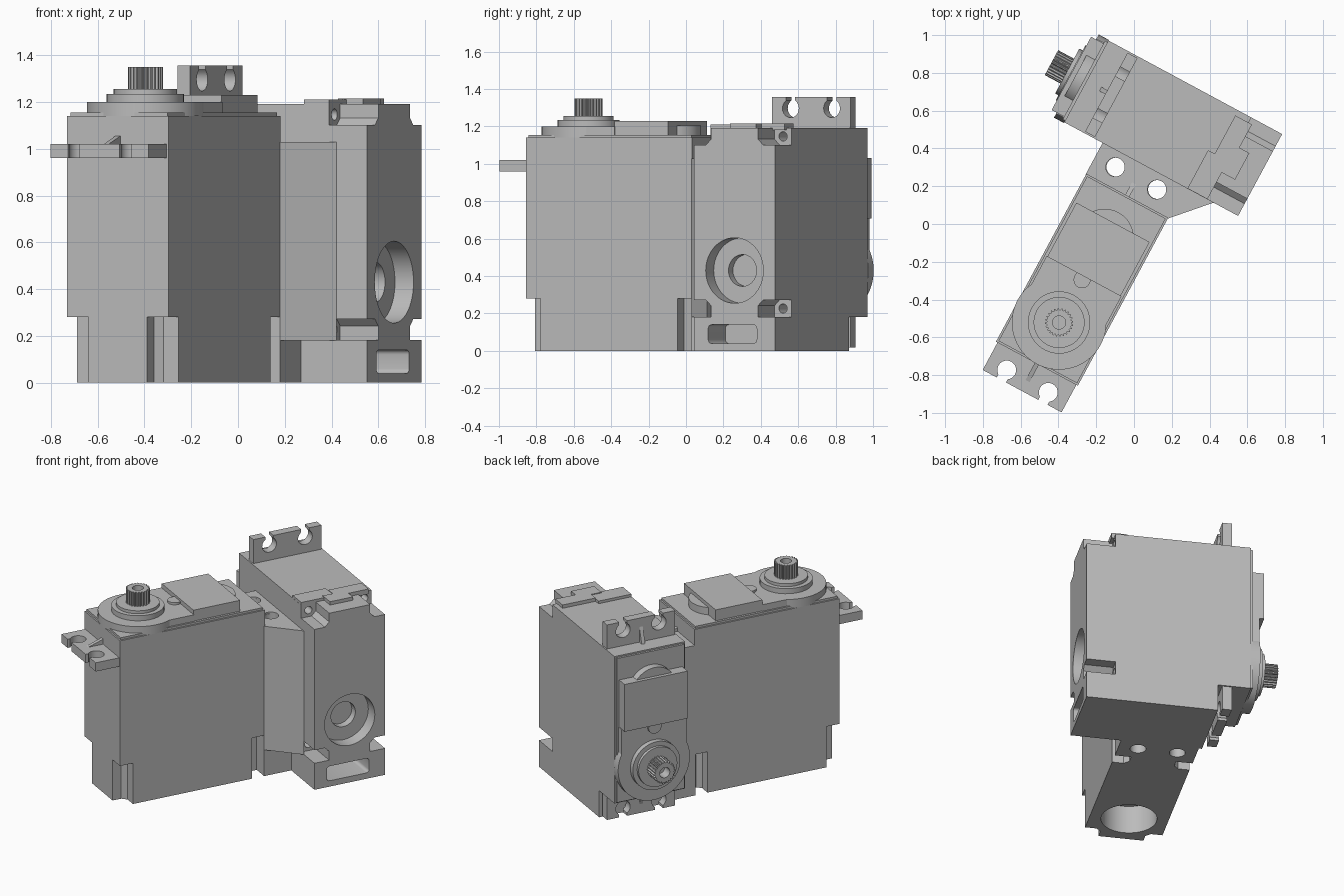
import bpy, bmesh, math
from mathutils import Matrix, Vector

if "Cube" in bpy.data.objects:
    bpy.data.objects.remove(bpy.data.objects["Cube"])

grey = bpy.data.materials.new("plain_grey")
grey.use_nodes = True
colour = (0.5, 0.5, 0.5, 1)
grey.diffuse_color = colour
grey.node_tree.nodes["Principled BSDF"].inputs["Base Color"].default_value = colour

PLAN = Matrix.Rotation(math.radians(-28.3), 4, 'Z')
parts = []


def prism(name, points, low, high, frame=PLAN):
    """Extrude a flat outline between two heights of a frame."""
    bm = bmesh.new()
    face = bm.faces.new([bm.verts.new((x, y, low)) for x, y in points])
    top = bmesh.ops.extrude_face_region(bm, geom=[face])
    verts = [v for v in top["geom"] if isinstance(v, bmesh.types.BMVert)]
    bmesh.ops.translate(bm, verts=verts, vec=(0, 0, high - low))
    bmesh.ops.recalc_face_normals(bm, faces=bm.faces)
    mesh = bpy.data.meshes.new(name)
    bm.to_mesh(mesh)
    bm.free()
    mesh.materials.append(grey)
    obj = bpy.data.objects.new(name, mesh)
    bpy.context.collection.objects.link(obj)
    obj.matrix_world = frame
    parts.append(obj)
    return obj


def rect(x0, x1, y0, y1):
    return [(x0, y0), (x1, y0), (x1, y1), (x0, y1)]


def circle(x, y, r, n=48):
    return [(x + r * math.cos(math.tau * i / n), y + r * math.sin(math.tau * i / n))
            for i in range(n)]


def cut(obj, points, low, high, frame=PLAN):
    """Subtract an extruded outline from a part."""
    cutter = prism("cutter", points, low, high, frame)
    parts.remove(cutter)
    cutter.hide_render = True
    bpy.context.view_layer.update()
    mod = obj.modifiers.new("cut", 'BOOLEAN')
    mod.operation = 'DIFFERENCE'
    mod.solver = 'EXACT'
    mod.object = cutter
    bpy.context.view_layer.objects.active = obj
    bpy.ops.object.modifier_apply(modifier=mod.name)
    bpy.data.objects.remove(cutter)


HALF, NEAR, FAR = 0.246, -0.248, 0.762   # case half width and ends, shaft at 0


def tab_outline(start, way):
    """Mounting ear with two open screw slots."""
    pts = [(-0.237, -0.02), (-0.237, 0.165)]
    for c in (-0.125, 0.125):
        pts.append((c - 0.028, 0.165))
        for i in range(17):
            a = math.radians(124 + 292 * i / 16)
            pts.append((c + 0.05 * math.cos(a), 0.105 + 0.05 * math.sin(a)))
        pts.append((c + 0.028, 0.165))
    pts += [(0.237, 0.165), (0.237, -0.02)]
    return [(x, start + way * t) for x, t in pts]


def servo(label, frame, base, bore_depth):
    def add(name, points, low, high):
        return prism(label + "_" + name, points, low, high, frame)

    # lower case with four corner screw pockets
    inner, step = HALF - 0.103, 0.09
    corner = [(HALF, step), (inner + 0.03, step), (inner, step - 0.03), (inner, 0)]
    right_near = [(x, NEAR + t) for x, t in corner]
    right_far = [(x, FAR - t) for x, t in reversed(corner)]
    left_far = [(-x, FAR - t) for x, t in corner]
    left_near = [(-x, NEAR + t) for x, t in reversed(corner)]
    lower = add("lower_case", right_near[::-1] + right_far[::-1]
                + left_far[::-1] + left_near[::-1], base, 0.28)
    cut(lower, circle(0, 0, 0.175), base - 0.05, base + bore_depth, frame)
    cut(lower, circle(0, 0, 0.085, 32), base, base + bore_depth + 0.05, frame)

    # upper case, screw holes and lid
    upper = add("upper_case", rect(-HALF, HALF, NEAR, FAR), 0.28, 1.14)
    for x in (-0.195, 0.195):
        for s in (NEAR + 0.045, FAR - 0.045):
            cut(upper, circle(x, s, 0.025, 20), 0.2, 0.4, frame)
    add("lid", rect(-HALF + 0.01, HALF - 0.01, NEAR + 0.01, FAR - 0.01), 1.135, 1.155)

    # gear cover on the lid
    add("gear_disc", circle(0, 0, 0.25, 64), 1.14, 1.2)
    add("gear_neck", rect(-0.225, 0.225, 0, 0.28), 1.15, 1.2)
    add("gear_block", rect(-0.22, 0.22, 0.277, 0.602), 1.15, 1.23)
    add("gear_boss", circle(0, 0.257, 0.045, 24), 1.15, 1.215)
    add("rear_disc", circle(0, 0.507, 0.155), 1.15, 1.205)

    # stepped collar and splined shaft
    add("wide_collar", circle(0, 0, 0.165), 1.19, 1.235)
    add("narrow_collar", circle(0, 0, 0.135), 1.23, 1.255)
    teeth = []
    for i in range(96):
        r = 0.075 if i % 4 < 2 else 0.065
        a = math.tau * i / 96
        teeth.append((r * math.cos(a), r * math.sin(a)))
    shaft = add("splined_shaft", teeth, 1.25, 1.35)
    cut(shaft, circle(0, 0, 0.035, 24), 1.28, 1.4, frame)

    # mounting ears, each with a wedge rib
    for end, start, way in (("near", NEAR, -1), ("far", FAR, 1)):
        add(end + "_ear", tab_outline(start, way), 0.96, 1.02)
        rib = add(end + "_rib", rect(-0.012, 0.012, *sorted((start, start + way * 0.11))),
                  1.015, 1.055)
        for v in rib.data.vertices:
            if v.co.z > 1.03 and abs(v.co.y - start) > 0.05:
                v.co.z = 1.018


# upright servo
servo("upright", PLAN @ Matrix.Translation((-0.102, -0.647, 0)), 0.0, 0.19)

# sideways servo: length runs up, shaft points to the model's right
turn = Matrix(((0, 0, -1, 0.56), (-1, 0, 0, 0.545), (0, 1, 0, 0.43), (0, 0, 0, 1)))
servo("sideways", PLAN @ turn, 0.095, 0.09)

# bracket joining the two servos
bracket = prism("bracket", [(-0.35, 0.11), (0.144, 0.11), (0.318, 0.3), (-0.35, 0.3)], 0.18, 1.03)
foot = prism("bracket_foot", rect(-0.35, 0.144, 0.11, 0.3), 0, 0.18)
for x in (-0.23, 0.02):
    for part in (bracket, foot):
        cut(part, circle(x, 0.218, 0.05, 32), -0.1, 1.1)

# base block under the sideways servo, with a slot in its end
block = prism("base_block", rect(-0.37, 0.465, 0.299, 0.791), 0, 0.182)
slot_frame = PLAN @ Matrix(((0, 0, 1, 0), (1, 0, 0, 0), (0, 1, 0, 0), (0, 0, 0, 1)))
slot = []
for x, y, first in ((0.66, 0.12, 0), (0.405, 0.12, 90), (0.405, 0.06, 180), (0.66, 0.06, 270)):
    for i in range(5):
        a = math.radians(first + 22.5 * i)
        slot.append((x + 0.02 * math.cos(a), y + 0.02 * math.sin(a)))
cut(block, slot, 0.27, 0.6, slot_frame)

# raised cover strips on top of the sideways servo
prism("cover_strip_back", rect(0.2, 0.3, 0.53, 0.76), 1.18, 1.215)
prism("cover_strip_middle", rect(0.26, 0.36, 0.46, 0.62), 1.18, 1.215)
prism("cover_strip_front", rect(0.16, 0.28, 0.3, 0.53), 1.18, 1.21)

# smooth the round walls, keep edges sharp
bpy.ops.object.select_all(action='DESELECT')
for obj in parts:
    obj.select_set(True)
bpy.context.view_layer.objects.active = parts[0]
bpy.ops.object.shade_smooth_by_angle(angle=math.radians(25))
